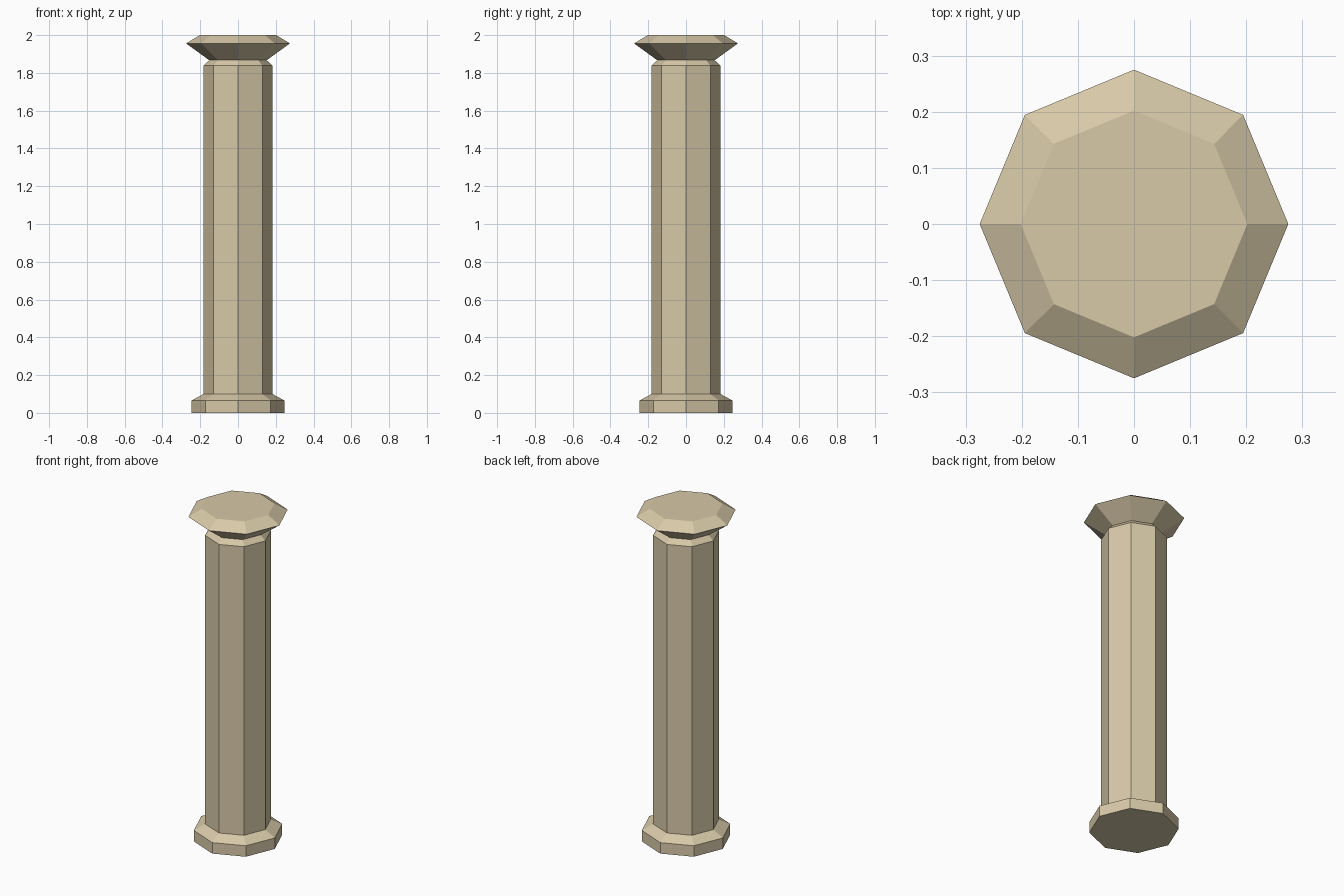
import bpy, bmesh, math

if "Cube" in bpy.data.objects:
    bpy.data.objects.remove(bpy.data.objects["Cube"])

stone = bpy.data.materials.new("pale sandstone")
stone.diffuse_color = (0.68, 0.58, 0.39, 1)
stone.use_nodes = True
stone.node_tree.nodes["Principled BSDF"].inputs["Base Color"].default_value = stone.diffuse_color

SIDES = 8


def turned_part(name, profile):
    """Octagonal solid from (radius, height) rings, corners on the axes."""
    bm = bmesh.new()
    rings = []
    for r, z in profile:
        rings.append([bm.verts.new((r * math.cos(math.tau * i / SIDES),
                                    r * math.sin(math.tau * i / SIDES), z))
                      for i in range(SIDES)])
    for low, high in zip(rings, rings[1:]):
        for i in range(SIDES):
            j = (i + 1) % SIDES
            bm.faces.new((low[i], low[j], high[j], high[i]))
    if name == "column_base":
        bm.faces.new(rings[0][::-1])
    if name == "column_capital":
        bm.faces.new(rings[-1])
    mesh = bpy.data.meshes.new(name)
    bm.to_mesh(mesh)
    bm.free()
    mesh.materials.append(stone)
    obj = bpy.data.objects.new(name, mesh)
    bpy.context.collection.objects.link(obj)
    return obj


# Foot block with sloped top
turned_part("column_base", [(0.245, 0), (0.245, 0.066), (0.182, 0.10)])
# Straight shaft, narrowing at the neck
turned_part("column_shaft", [(0.182, 0.10), (0.182, 1.838), (0.152, 1.867)])
# Flared capital with bevelled top
turned_part("column_capital", [(0.152, 1.867), (0.275, 1.956), (0.202, 2.0)])
